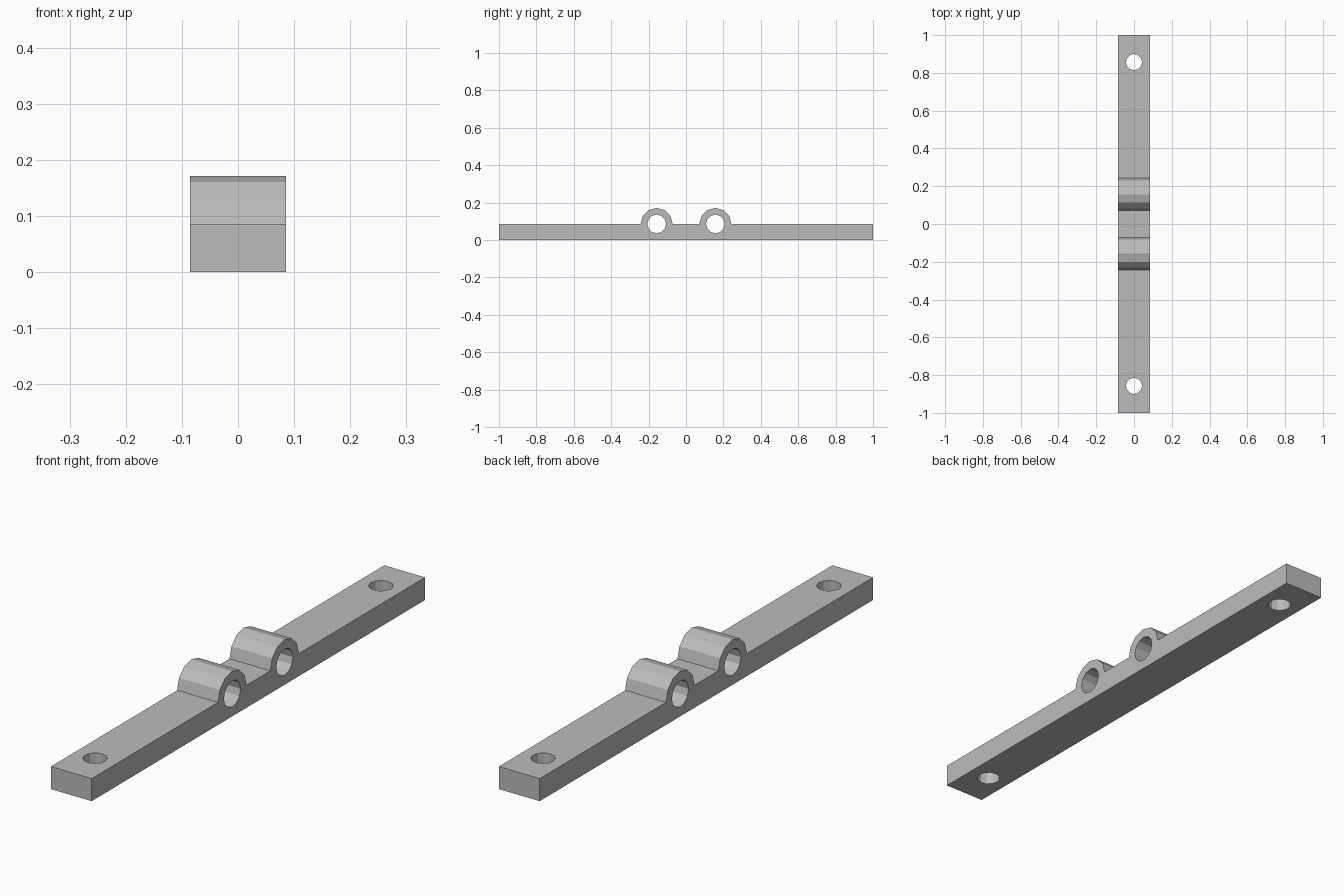
import bpy
from math import radians, pi

cube = bpy.data.objects.get("Cube")
if cube:
    bpy.data.objects.remove(cube, do_unlink=True)

UNIT = 2 / 70            # bar length split into 70 parts
WIDTH, THICK = 6 * UNIT, 3 * UNIT
LOOP_Y, BOLT_Y = 5.5 * UNIT, 30 * UNIT
SIDES = 12

grey = bpy.data.materials.new("plain_grey")
grey.use_nodes = True
COLOUR = (0.5, 0.5, 0.5, 1)
grey.diffuse_color = COLOUR
grey.node_tree.nodes["Principled BSDF"].inputs["Base Color"].default_value = COLOUR


def cylinder(name, radius, length, location, rotation):
    bpy.ops.mesh.primitive_cylinder_add(vertices=SIDES, radius=radius, depth=length,
                                        location=location, rotation=rotation)
    obj = bpy.context.object
    obj.name = name
    return obj


def combine(target, tool, operation):
    tool.hide_render = True
    bpy.context.view_layer.objects.active = target
    mod = target.modifiers.new(operation.lower(), "BOOLEAN")
    mod.operation, mod.object, mod.solver = operation, tool, "EXACT"
    bpy.ops.object.modifier_apply(modifier=mod.name)
    bpy.data.objects.remove(tool, do_unlink=True)


# Flat bar
bpy.ops.mesh.primitive_cube_add(size=1, location=(0, 0, THICK / 2))
bar = bpy.context.object
bar.name = "mounting_bar"
bar.scale = (WIDTH, 2, THICK)
bpy.ops.object.transform_apply(location=True, scale=True)

across = (0, pi / 2, 0)
for side in (-1, 1):
    # Rounded loop with a through hole across the bar
    centre = (0, side * LOOP_Y, THICK)
    combine(bar, cylinder("loop", 3 * UNIT, WIDTH, centre, across), "UNION")
    combine(bar, cylinder("loop_hole", 1.75 * UNIT, 1, centre, across), "DIFFERENCE")
    # Bolt hole near the end
    combine(bar, cylinder("bolt_hole", 1.5 * UNIT, 1, (0, side * BOLT_Y, 0), (0, 0, 0)), "DIFFERENCE")

bar.data.materials.clear()
bar.data.materials.append(grey)
bpy.ops.object.select_all(action="DESELECT")
bar.select_set(True)
bpy.context.view_layer.objects.active = bar
bpy.ops.object.shade_smooth_by_angle(angle=radians(29))
